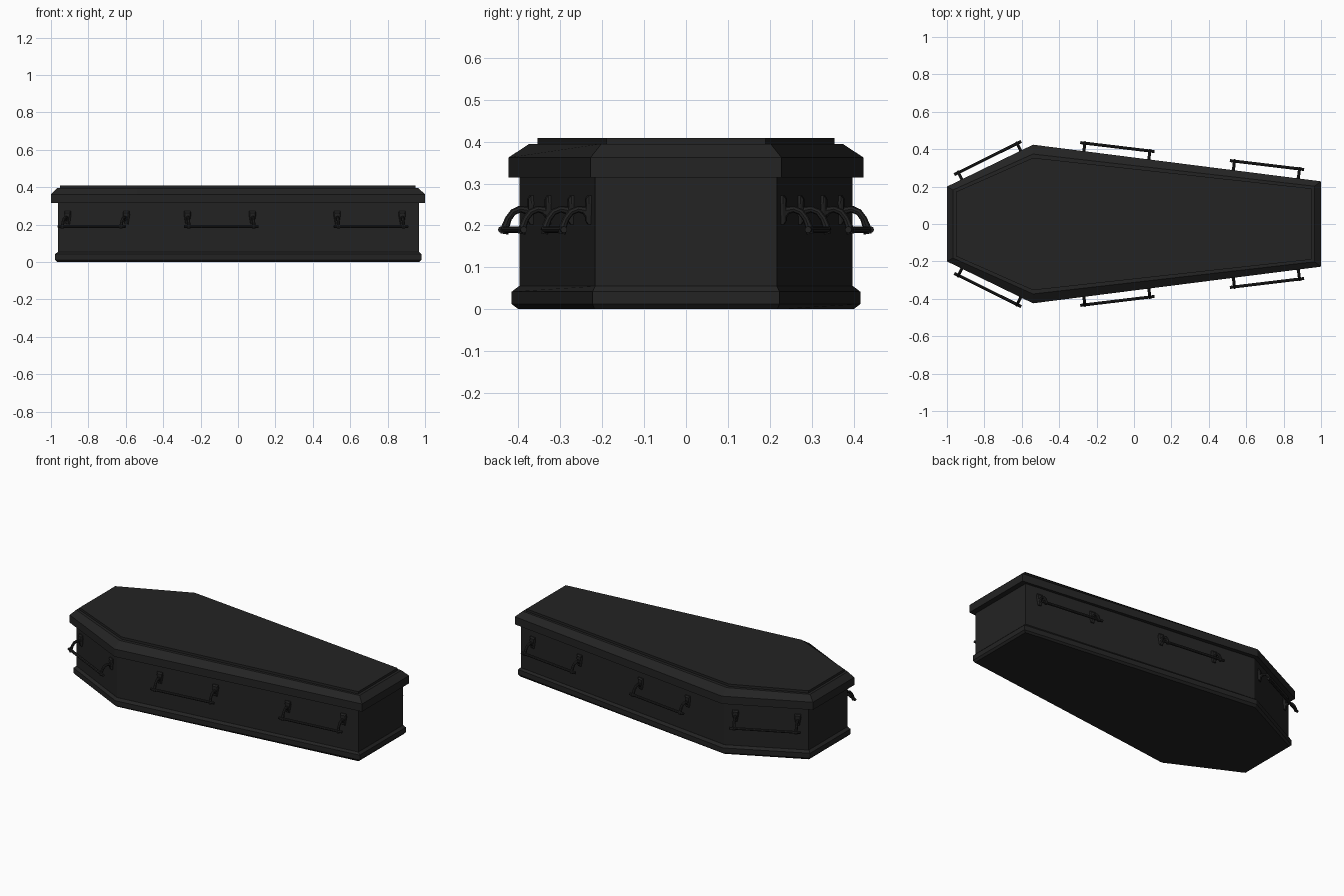
import bpy, bmesh, math
from mathutils import Vector, Matrix

if "Cube" in bpy.data.objects:
    bpy.data.objects.remove(bpy.data.objects["Cube"])


def material(name, v):
    m = bpy.data.materials.new(name)
    m.diffuse_color = (v, v, v, 1)
    m.use_nodes = True
    m.node_tree.nodes["Principled BSDF"].inputs["Base Color"].default_value = m.diffuse_color
    return m


black_wood = material("black wood", 0.017)
black_metal = material("black metal", 0.016)


def finish(name, bm, mat):
    bmesh.ops.recalc_face_normals(bm, faces=bm.faces)
    me = bpy.data.meshes.new(name)
    bm.to_mesh(me)
    bm.free()
    me.materials.append(mat)
    ob = bpy.data.objects.new(name, me)
    bpy.context.collection.objects.link(ob)
    return ob


def bridge(bm, rings):
    """Skin a list of equal closed rings and cap both ends."""
    vs = [[bm.verts.new(p) for p in r] for r in rings]
    n = len(vs[0])
    for a, b in zip(vs, vs[1:]):
        for i in range(n):
            j = (i + 1) % n
            bm.faces.new((a[i], a[j], b[j], b[i]))
    bm.faces.new(vs[0][::-1])
    bm.faces.new(vs[-1])


def outline(head_x, head_y, mid_y, foot_x, foot_y, z):
    """Six-sided coffin outline, widest at the shoulders."""
    half = [(head_x, -head_y), (-0.54, -mid_y), (foot_x, -foot_y)]
    pts = half + [(x, -y) for x, y in reversed(half)]
    return [Vector((x, y, z)) for x, y in pts]


def coffin_part(name, rings):
    bm = bmesh.new()
    bridge(bm, [outline(*r) for r in rings])
    return finish(name, bm, black_wood)


# Box, plinth moulding, lid and raised lid panel
coffin_part("box_walls", [(-0.963, 0.188, 0.398, 0.967, 0.217, 0.03),
                          (-0.963, 0.188, 0.398, 0.967, 0.217, 0.33)])
coffin_part("base_moulding", [(-0.966, 0.19, 0.400, 0.970, 0.218, 0.0),
                              (-0.978, 0.195, 0.416, 0.981, 0.223, 0.012),
                              (-0.978, 0.195, 0.416, 0.981, 0.223, 0.042),
                              (-0.963, 0.188, 0.399, 0.968, 0.217, 0.055)])
coffin_part("lid", [(-1.0, 0.2, 0.424, 1.0, 0.228, 0.315),
                    (-1.0, 0.2, 0.424, 1.0, 0.228, 0.362),
                    (-0.968, 0.182, 0.374, 0.965, 0.202, 0.395)])
coffin_part("lid_panel", [(-0.952, 0.172, 0.354, 0.948, 0.190, 0.39),
                          (-0.952, 0.172, 0.354, 0.948, 0.190, 0.409)])


def tube(bm, path, radii, side, wide, n=8):
    """Sweep an oval section along a path lying square to the side axis."""
    rings = []
    for i, p in enumerate(path):
        t = (path[min(i + 1, len(path) - 1)] - path[max(i - 1, 0)]).normalized()
        u = t.cross(side).normalized()
        rings.append([p + u * radii[i] * math.cos(a) + side * radii[i] * wide * math.sin(a)
                      for a in (2 * math.pi * k / n for k in range(n))])
    bridge(bm, rings)


def handle(name, a, b, centre_x):
    """Bar handle on the front wall running from a to b (plan points)."""
    d = (Vector(b) - Vector(a)).normalized()
    s = (centre_x - a[0]) / d.x
    origin = Vector(a) + d * s
    bm = bmesh.new()
    X = Vector((1, 0, 0))
    # Grip bar
    bar = [Vector((x, -0.067, 0.19)) for x in (-0.2, 0.2)]
    tube(bm, bar, [0.008, 0.008], Vector((0, 0, 1)), 1)
    for x in (-0.175, 0.175):
        # Curved arm
        path = [(0.0, 0.222), (0.014, 0.236), (0.030, 0.239), (0.047, 0.232),
                (0.059, 0.216), (0.066, 0.198), (0.069, 0.180)]
        tube(bm, [Vector((x, -o, z)) for o, z in path],
             [0.013, 0.010, 0.008, 0.008, 0.008, 0.009, 0.009], X, 1)
        # Mounting plate
        prof = [(-0.010, 0.202), (0.010, 0.202), (0.014, 0.225), (0.019, 0.252),
                (0.017, 0.272), (-0.017, 0.272), (-0.019, 0.252), (-0.014, 0.225)]
        bridge(bm, [[Vector((x + px * k, y, 0.238 + (pz - 0.238) * k)) for px, pz in prof]
                    for y, k in ((0.003, 1), (-0.006, 1), (-0.012, 0.75))])
    m = Matrix.Translation((origin.x, origin.y, 0)) @ Matrix.Rotation(math.atan2(d.y, d.x), 4, 'Z')
    bm.transform(m)
    ob = finish(name, bm, black_metal)
    for p in ob.data.polygons:
        p.use_smooth = False
    # Same handle on the other side
    mir = ob.modifiers.new("mirror", 'MIRROR')
    mir.use_axis = (False, True, False)


HEAD, SHOULDER, FOOT = (-0.963, -0.188), (-0.54, -0.398), (0.967, -0.217)
handle("head_handles", HEAD, SHOULDER, -0.752)
handle("middle_handles", SHOULDER, FOOT, -0.097)
handle("foot_handles", SHOULDER, FOOT, 0.703)
